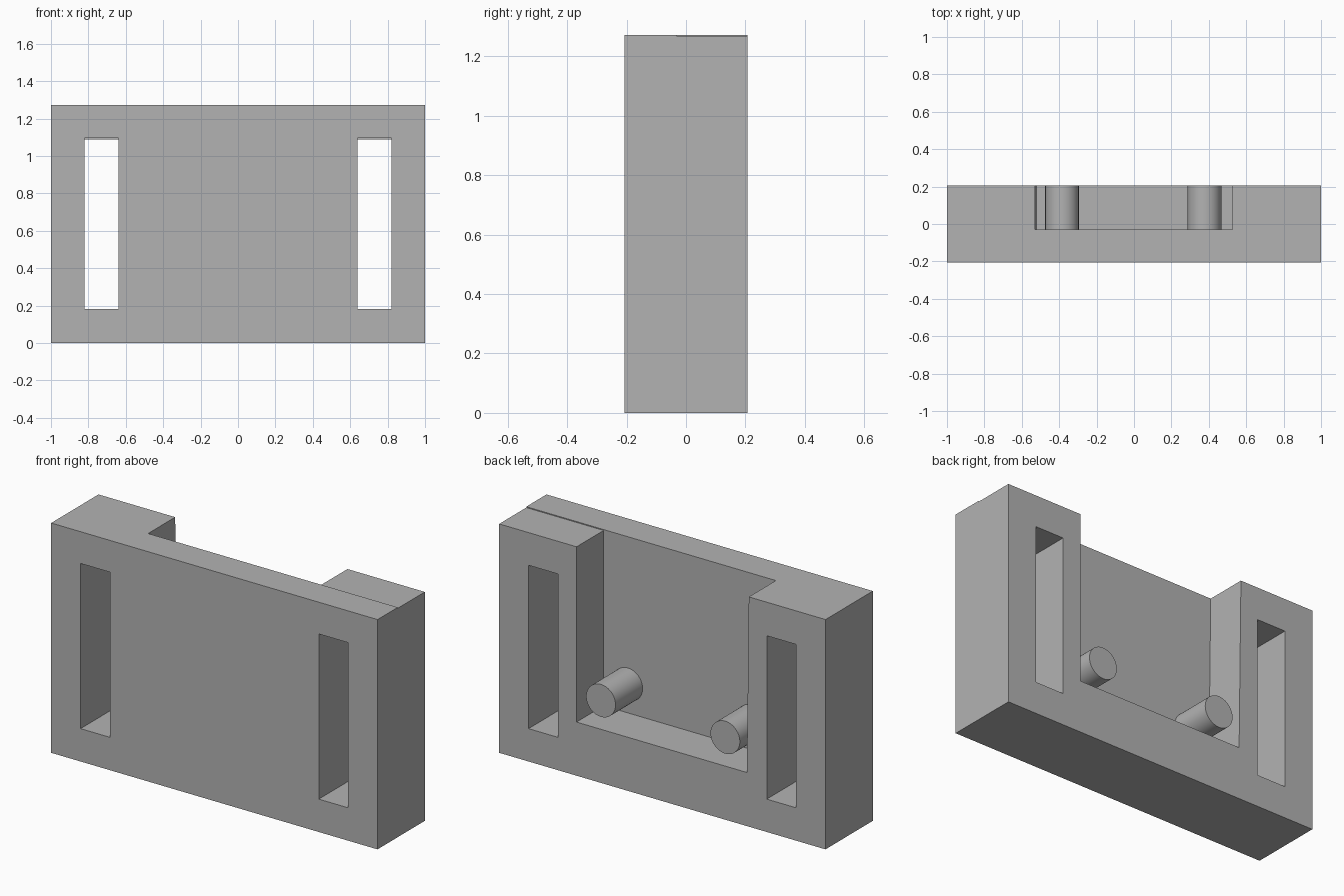
import bpy
from mathutils import Matrix
from math import radians

cube = bpy.data.objects.get("Cube")
if cube:
    bpy.data.objects.remove(cube, do_unlink=True)

grey = bpy.data.materials.new("plain_grey")
grey.use_nodes = True
grey.diffuse_color = (0.45, 0.45, 0.45, 1)
grey.node_tree.nodes["Principled BSDF"].inputs["Base Color"].default_value = grey.diffuse_color

FRONT, SEAM, BACK = -0.207, -0.03, 0.207
UPRIGHT = Matrix.Rotation(radians(90), 4, 'X')


def rect(x0, x1, z0, z1):
    return [(x0, z0), (x1, z0), (x1, z1), (x0, z1)]


def extrude_profile(name, loops, y0, y1):
    """Extrude an x-z outline with holes from y0 to y1."""
    curve = bpy.data.curves.new(name + "_profile", 'CURVE')
    curve.dimensions = '2D'
    curve.fill_mode = 'BOTH'
    curve.extrude = (y1 - y0) / 2
    for loop in loops:
        spline = curve.splines.new('POLY')
        spline.points.add(len(loop) - 1)
        for point, (x, z) in zip(spline.points, loop):
            point.co = (x, z, 0, 1)
        spline.use_cyclic_u = True
    helper = bpy.data.objects.new(name + "_helper", curve)
    bpy.context.collection.objects.link(helper)
    depsgraph = bpy.context.evaluated_depsgraph_get()
    mesh = bpy.data.meshes.new_from_object(helper.evaluated_get(depsgraph))
    bpy.data.objects.remove(helper, do_unlink=True)
    mesh.transform(Matrix.Translation((0, (y0 + y1) / 2, 0)) @ UPRIGHT)
    mesh.shade_flat()
    mesh.materials.clear()
    mesh.materials.append(grey)
    obj = bpy.data.objects.new(name, mesh)
    bpy.context.collection.objects.link(obj)
    return obj


def slots(top):
    return [rect(-0.82, -0.64, 0.182, top), rect(0.64, 0.82, 0.182, top)]


# Front plate with two tall slots
extrude_profile("front_plate", [rect(-1, 1, 0, 1.273)] + slots(1.097), FRONT, SEAM)

# Rear U-shaped frame, open at the top, with one slightly lower arm
u_outline = [(-1, 0), (1, 0), (1, 1.268), (0.526, 1.268), (0.526, 0.297),
             (-0.518, 0.297), (-0.53, 1.273), (-1, 1.273)]
extrude_profile("rear_frame", [u_outline] + slots(1.087), SEAM, BACK)

# Round pegs standing out of the recess
for name, x in (("right_peg", -0.385), ("left_peg", 0.377)):
    bpy.ops.mesh.primitive_cylinder_add(
        vertices=48, radius=0.09, depth=BACK - SEAM,
        location=(x, (SEAM + BACK) / 2, 0.456), rotation=(radians(90), 0, 0))
    peg = bpy.context.object
    peg.name = name
    peg.data.materials.append(grey)
    bpy.ops.object.shade_smooth_by_angle(angle=radians(30))
